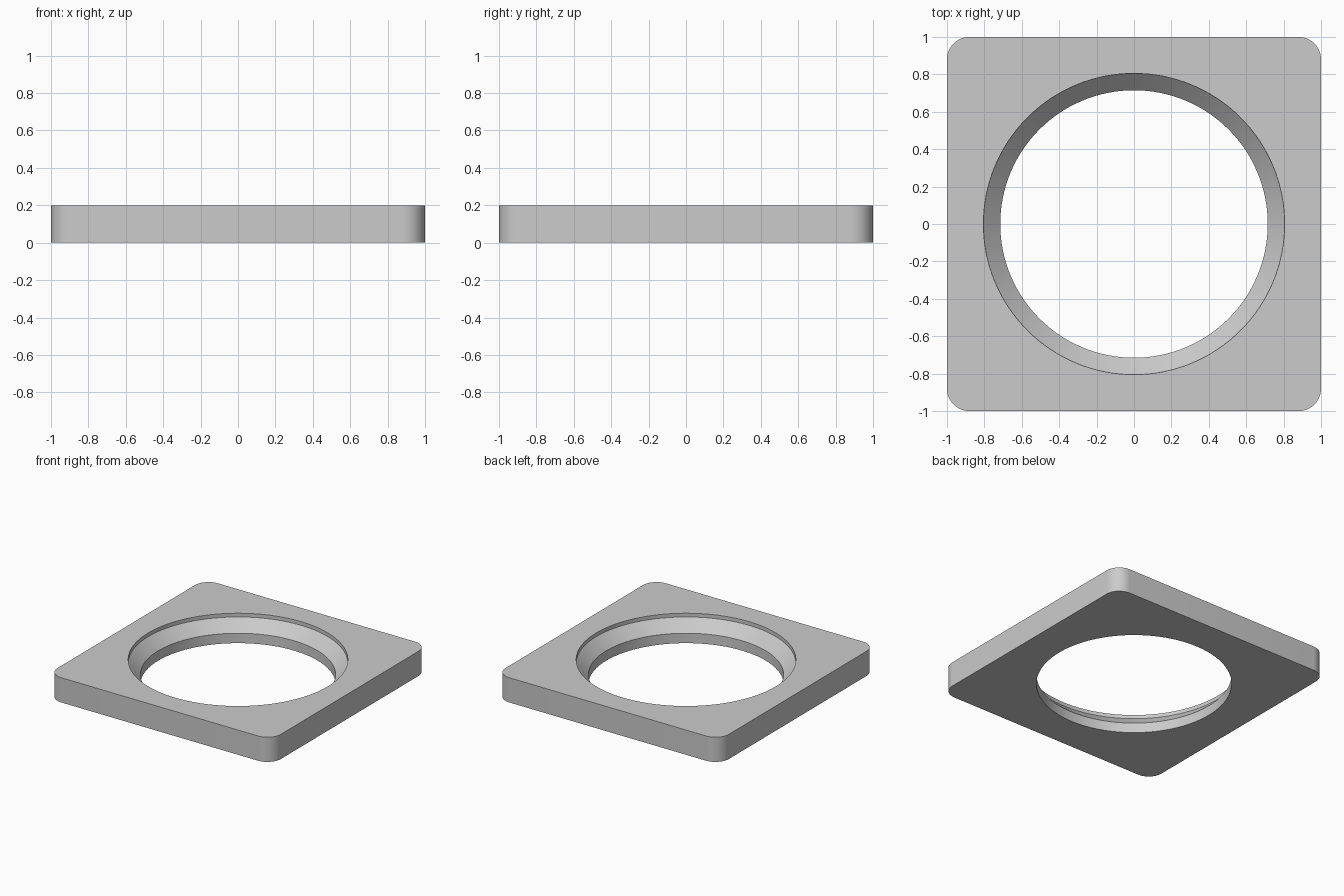
import bpy, bmesh, math

if "Cube" in bpy.data.objects:
    bpy.data.objects.remove(bpy.data.objects["Cube"])

HALF, HEIGHT, CORNER = 1.0, 0.2, 0.12
CORNER_STEPS, BORE_STEPS = 12, 128
# Bore section from bottom to top: straight hole, 45 degree seat, short lip
BORE = [(0.715, 0.0), (0.715, 0.08), (0.805, 0.17), (0.805, HEIGHT)]


def rounded_square():
    pts = []
    for q in range(4):
        mid = math.pi / 4 + q * math.pi / 2
        cx = math.copysign(HALF - CORNER, math.cos(mid))
        cy = math.copysign(HALF - CORNER, math.sin(mid))
        for i in range(CORNER_STEPS + 1):
            a = (q + i / CORNER_STEPS) * math.pi / 2
            pts.append((cx + CORNER * math.cos(a), cy + CORNER * math.sin(a)))
    return pts


def circle(r):
    return [(r * math.cos(2 * math.pi * i / BORE_STEPS),
             r * math.sin(2 * math.pi * i / BORE_STEPS)) for i in range(BORE_STEPS)]


bm = bmesh.new()


def ring(points, z):
    return [bm.verts.new((x, y, z)) for x, y in points]


def wall(low, high):
    n = len(low)
    for i in range(n):
        j = (i + 1) % n
        bm.faces.new((low[i], low[j], high[j], high[i]))


# Outer wall with rounded corners
outer = [ring(rounded_square(), z) for z in (0.0, HEIGHT)]
wall(*outer)

# Stepped bore
bore = [ring(circle(r), z) for r, z in BORE]
for low, high in zip(bore, bore[1:]):
    wall(low, high)

# Flat bottom and top around the bore
for loops, up in (((outer[0], bore[0]), -1), ((outer[1], bore[-1]), 1)):
    edges = [bm.edges.get((lp[i - 1], lp[i])) for lp in loops for i in range(len(lp))]
    bmesh.ops.triangle_fill(bm, edges=edges, use_beauty=True, normal=(0, 0, up))
bmesh.ops.recalc_face_normals(bm, faces=bm.faces[:])

mesh = bpy.data.meshes.new("mounting_plate")
bm.to_mesh(mesh)
bm.free()
plate = bpy.data.objects.new("mounting_plate", mesh)
bpy.context.collection.objects.link(plate)

# Plain grey finish
grey = bpy.data.materials.new("grey")
grey.diffuse_color = (0.6, 0.6, 0.6, 1)
grey.use_nodes = True
grey.node_tree.nodes["Principled BSDF"].inputs["Base Color"].default_value = grey.diffuse_color
mesh.materials.append(grey)

# Smooth curved walls, crisp rims
bpy.context.view_layer.objects.active = plate
plate.select_set(True)
bpy.ops.object.shade_smooth_by_angle(angle=math.radians(30))
